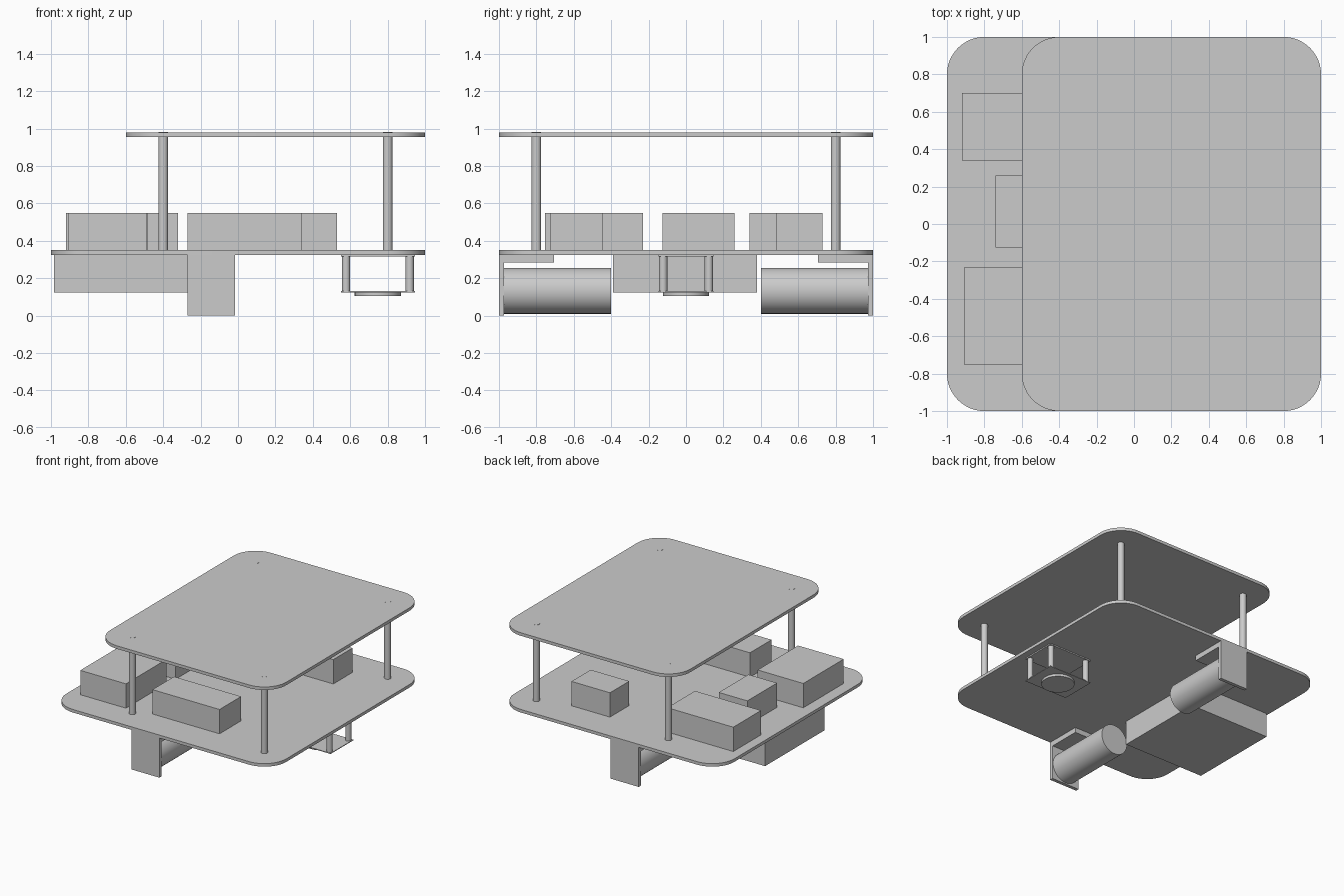
import bpy, bmesh, math
from mathutils import Matrix, Vector

cube = bpy.data.objects.get("Cube")
if cube:
    bpy.data.objects.remove(cube, do_unlink=True)

GREY = (0.6, 0.6, 0.6, 1)
grey = bpy.data.materials.new("plain_grey")
grey.use_nodes = True
grey.diffuse_color = GREY
grey.node_tree.nodes["Principled BSDF"].inputs["Base Color"].default_value = GREY


def finish(name, bm):
    mesh = bpy.data.meshes.new(name)
    bm.to_mesh(mesh)
    bm.free()
    mesh.materials.append(grey)
    mesh.shade_smooth()
    mesh.set_sharp_from_angle(angle=math.radians(30))
    obj = bpy.data.objects.new(name, mesh)
    bpy.context.scene.collection.objects.link(obj)
    return obj


def box(name, xs, ys, zs, corner=0):
    """Box between limits, optionally with rounded vertical edges."""
    bm = bmesh.new()
    bmesh.ops.create_cube(bm, size=1)
    for v in bm.verts:
        v.co = Vector([(r[0] + r[1]) / 2 + c * (r[1] - r[0])
                       for c, r in zip(v.co, (xs, ys, zs))])
    if corner:
        upright = [e for e in bm.edges
                   if abs(e.verts[0].co.z - e.verts[1].co.z) > 1e-4]
        bmesh.ops.bevel(bm, geom=upright, offset=corner, segments=12,
                        profile=0.5, affect='EDGES')
    return finish(name, bm)


def rod(name, centre, radius, length, along_y=False, sides=32):
    """Cylinder around a centre, upright or lying along y."""
    bm = bmesh.new()
    turn = Matrix.Rotation(math.pi / 2, 4, 'X') if along_y else Matrix()
    bmesh.ops.create_cone(bm, cap_ends=True, segments=sides, radius1=radius,
                          radius2=radius, depth=length,
                          matrix=Matrix.Translation(centre) @ turn)
    return finish(name, bm)


# Two decks
box("lower_deck", (-1, 1), (-1, 1), (0.325, 0.35), corner=0.2)
box("upper_deck", (-0.6, 1), (-1, 1), (0.955, 0.98), corner=0.2)

# Standoffs between the decks, ends just showing on the upper deck
for x in (-0.4, 0.8):
    for y in (-0.8, 0.8):
        rod("deck_standoff", (x, y, 0.6605), 0.026, 0.641)

# Component blocks on the lower deck
TOP = (0.35, 0.55)
box("back_block", (-0.92, -0.32), (0.34, 0.70), TOP)
box("middle_block", (-0.74, -0.48), (-0.125, 0.26), TOP)
box("side_block", (-0.905, -0.49), (-0.755, -0.23), TOP)
box("front_block", (-0.27, 0.34), (-0.725, -0.445), TOP)
box("far_block", (0.18, 0.53), (0.48, 0.73), TOP)

# Battery slung under the deck
box("battery_box", (-0.985, -0.25), (-0.39, 0.38), (0.125, 0.325))

# Motors with angle brackets, one on each side
for s in (-1, 1):
    span = lambda a, b: sorted((s * a, s * b))
    box("bracket_plate", (-0.27, -0.015), span(0.972, 1), (0, 0.325))
    box("bracket_flange", (-0.27, -0.015), span(0.705, 0.972), (0.283, 0.325))
    rod("motor", (-0.143, s * 0.687, 0.133), 0.123, 0.574, along_y=True, sides=48)

# Camera hung below the deck
box("camera_mount", (0.55, 0.945), (-0.147, 0.147), (0.315, 0.325))
box("camera_board", (0.55, 0.945), (-0.147, 0.147), (0.125, 0.131))
for x in (0.578, 0.918):
    for y in (-0.122, 0.122):
        rod("camera_post", (x, y, 0.223), 0.022, 0.184)
rod("camera_lens", (0.748, 0, 0.115), 0.124, 0.02, sides=48)
